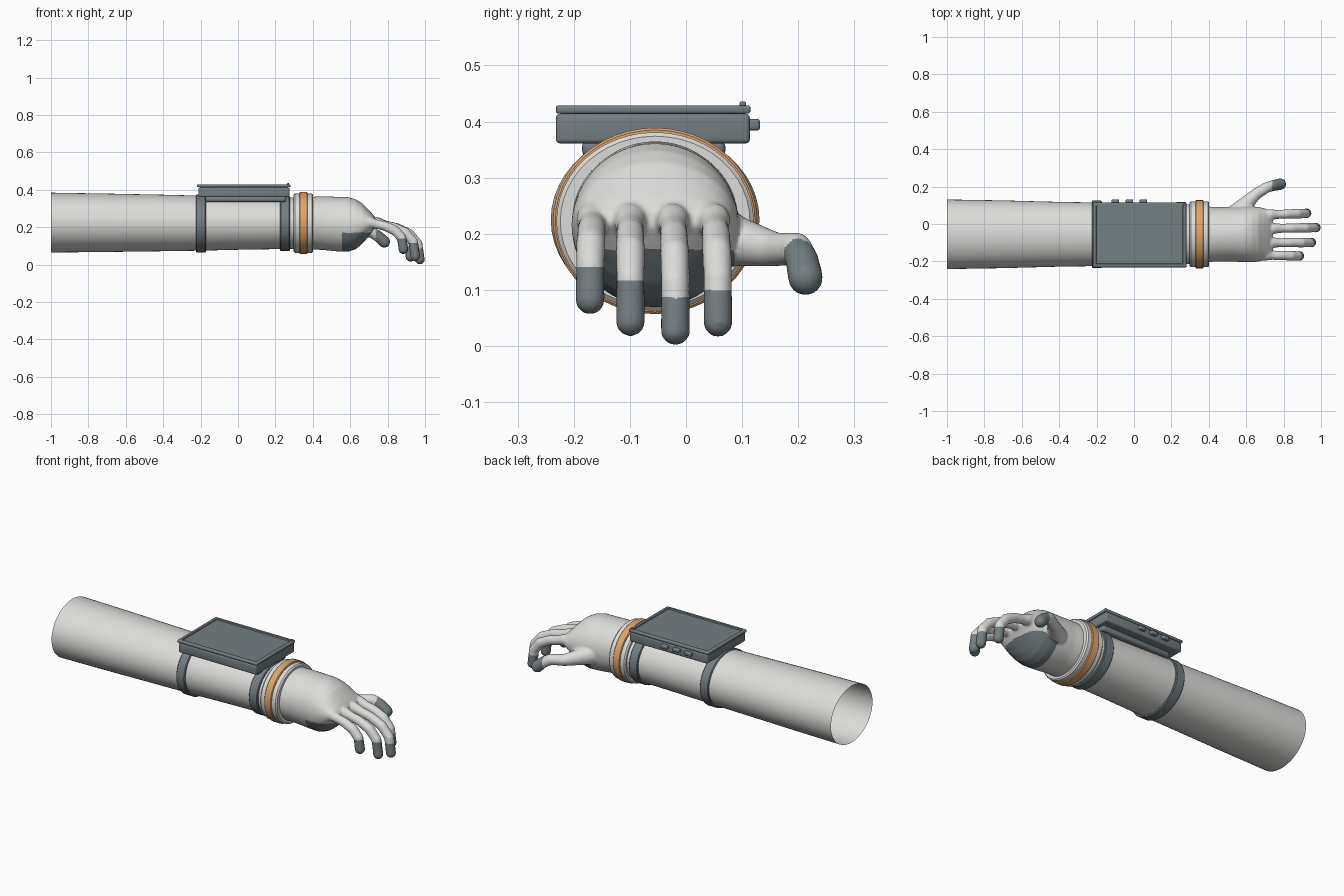
import bpy, bmesh, math
from mathutils import Vector, Matrix

if "Cube" in bpy.data.objects:
    bpy.data.objects.remove(bpy.data.objects["Cube"])


def material(name, rgb):
    m = bpy.data.materials.new(name)
    m.diffuse_color = (*rgb, 1)
    m.use_nodes = True
    m.node_tree.nodes["Principled BSDF"].inputs["Base Color"].default_value = m.diffuse_color
    return m


WHITE = material("suit white", (0.72, 0.72, 0.70))
GREY = material("slate grey", (0.175, 0.21, 0.225))
ORANGE = material("band orange", (0.72, 0.38, 0.16))
CY = -0.055  # arm axis


def finish(name, bm, mats, angle=35):
    bmesh.ops.recalc_face_normals(bm, faces=bm.faces)
    me = bpy.data.meshes.new(name)
    bm.to_mesh(me)
    bm.free()
    for m in mats:
        me.materials.append(m)
    ob = bpy.data.objects.new(name, me)
    bpy.context.collection.objects.link(ob)
    smooth(ob, angle)
    return ob


def smooth(ob, angle):
    bpy.ops.object.select_all(action='DESELECT')
    ob.select_set(True)
    bpy.context.view_layer.objects.active = ob
    bpy.ops.object.shade_smooth_by_angle(angle=math.radians(angle))


def add_loft(bm, sections, cap=False, closed=False, n=48):
    """Elliptical sections (x, cy, cz, ry, rz) joined along x."""
    rings = []
    for x, cy, cz, ry, rz in sections:
        rings.append([bm.verts.new((x, cy + ry * math.cos(2 * math.pi * i / n),
                                    cz + rz * math.sin(2 * math.pi * i / n))) for i in range(n)])
    pairs = list(zip(rings, rings[1:]))
    if closed:
        pairs.append((rings[-1], rings[0]))
    for a, b in pairs:
        for i in range(n):
            j = (i + 1) % n
            bm.faces.new((a[i], a[j], b[j], b[i]))
    if cap:
        bm.faces.new(rings[0])
        bm.faces.new(rings[-1])


def ring(name, x0, x1, cz, ry, rz, mat, depth=0.02, edge=0.004):
    """Solid band around the arm with softened outer edges."""
    bm = bmesh.new()
    prof = [(x0, -depth), (x0, -edge), (x0 + edge, 0), (x1 - edge, 0), (x1, -edge), (x1, -depth)]
    add_loft(bm, [(x, CY, cz, ry + d, rz + d) for x, d in prof], closed=True)
    return finish(name, bm, [mat])


def box(name, lo, hi, mat, bevel=0.006, segs=3, inset=None):
    bm = bmesh.new()
    lo, hi = Vector(lo), Vector(hi)
    bmesh.ops.create_cube(bm, size=1, matrix=Matrix.Translation((lo + hi) / 2)
                          @ Matrix.Diagonal((*(hi - lo), 1)))
    bmesh.ops.bevel(bm, geom=bm.edges[:], offset=bevel, segments=segs, profile=0.5, affect='EDGES')
    if inset:
        bm.normal_update()
        top = max(bm.faces, key=lambda f: f.calc_center_median().z + f.calc_area())
        bmesh.ops.inset_region(bm, faces=[top], thickness=inset, depth=0)
        bmesh.ops.inset_region(bm, faces=[top], thickness=0.003, depth=-0.006)
    return finish(name, bm, [mat])


# Open sleeve
bm = bmesh.new()
add_loft(bm, [(-1, CY, 0.225, 0.186, 0.160), (-0.7, CY, 0.224, 0.181, 0.156),
              (-0.4, CY, 0.223, 0.173, 0.151), (-0.2, CY, 0.222, 0.170, 0.147),
              (0.05, CY, 0.222, 0.165, 0.141), (0.28, CY, 0.222, 0.160, 0.138),
              (0.39, CY, 0.222, 0.158, 0.138)])
finish("sleeve", bm, [WHITE])

# Straps, wrist cuff and coloured band
ring("rear_strap", -0.225, -0.172, 0.220, 0.180, 0.155, GREY)
ring("front_strap", 0.225, 0.278, 0.221, 0.172, 0.147, GREY)
ring("wrist_cuff", 0.298, 0.402, 0.222, 0.176, 0.159, WHITE, 0.03, 0.007)
ring("wrist_band", 0.328, 0.372, 0.223, 0.182, 0.166, ORANGE)

# Wrist display
box("display_mount", (-0.175, -0.185, 0.335), (0.255, 0.070, 0.368), GREY, 0.012)
box("display_body", (-0.212, -0.232, 0.361), (0.275, 0.114, 0.414), GREY, 0.008)
box("display_lid", (-0.220, -0.232, 0.414), (0.280, 0.115, 0.429), GREY, 0.005, inset=0.018)
for i in range(3):
    x = -0.1 + 0.075 * i
    box(f"side_button_{i + 1}", (x - 0.02, 0.105, 0.384), (x + 0.02, 0.132, 0.405), GREY, 0.006)
box("indicator", (0.262, 0.095, 0.424), (0.274, 0.107, 0.436), GREY, 0.004)

# Glove: palm, four fingers and thumb fused into one skin
bm = bmesh.new()
add_loft(bm, [(0.37, CY, 0.222, 0.150, 0.140), (0.45, CY, 0.222, 0.145, 0.143),
              (0.53, CY, 0.217, 0.146, 0.146), (0.59, CY, 0.215, 0.149, 0.146),
              (0.63, CY, 0.216, 0.149, 0.133), (0.665, CY, 0.220, 0.146, 0.108),
              (0.695, CY, 0.222, 0.140, 0.075), (0.72, CY, 0.225, 0.130, 0.045),
              (0.74, CY, 0.226, 0.110, 0.018)], cap=True)


def add_digit(points):
    """Chain of overlapping balls through (x, y, z, radius) points."""
    for a, b in zip(points, points[1:]):
        for k in range(9):
            p = [u + (v - u) * k / 8 for u, v in zip(a, b)]
            bmesh.ops.create_uvsphere(bm, u_segments=14, v_segments=8, radius=p[3],
                                      matrix=Matrix.Translation(p[:3]))


# (base y, tip y, base x, tip x, tip z)
FINGERS = [(0.048, 0.057, 0.68, 0.922, 0.043), (-0.025, -0.019, 0.69, 0.972, 0.028),
           (-0.100, -0.099, 0.685, 0.948, 0.044), (-0.165, -0.171, 0.66, 0.884, 0.083)]
CURL = [(0, 1, 0.030), (0.2, 0.97, 0.030), (0.34, 0.91, 0.025), (0.56, 0.84, 0.0255),
        (0.8, 0.68, 0.027), (0.96, 0.42, 0.026), (1, 0, 0.027)]
for y0, y1, x0, x1, z1 in FINGERS:
    add_digit([(x0 + (x1 - x0) * fx, y0 + (y1 - y0) * fx, z1 + (0.230 - z1) * fz, r)
               for fx, fz, r in CURL])
add_digit([(0.53, 0.035, 0.20, 0.060), (0.585, 0.095, 0.185, 0.044), (0.65, 0.158, 0.172, 0.031),
           (0.71, 0.196, 0.174, 0.029), (0.75, 0.207, 0.152, 0.030), (0.782, 0.213, 0.122, 0.032)])
glove = finish("glove", bm, [WHITE])
rm = glove.modifiers.new("fuse", 'REMESH')
rm.mode, rm.voxel_size = 'VOXEL', 0.006
sm = glove.modifiers.new("soften", 'SMOOTH')
sm.factor, sm.iterations = 0.5, 5
bpy.context.view_layer.update()
mesh = bpy.data.meshes.new_from_object(glove.evaluated_get(bpy.context.evaluated_depsgraph_get()))
glove.modifiers.clear()
glove.data = mesh
mesh.materials.clear()
mesh.materials.append(WHITE)
mesh.materials.append(GREY)

# Grip pads on the palm, fingertips and thumb tip
for f in mesh.polygons:
    x, y, z = f.center
    palm = 0.555 < x < 0.76 and z < 0.172 and y < 0.085
    tip_height = 0.14 if y < -0.135 else 0.115 if y < -0.06 else 0.085 if y < 0.02 else 0.10
    fingertip = x > 0.82 and y < 0.12 and z < tip_height
    thumb_tip = x > 0.738 and y > 0.13
    f.material_index = int(palm or fingertip or thumb_tip)
smooth(glove, 60)
